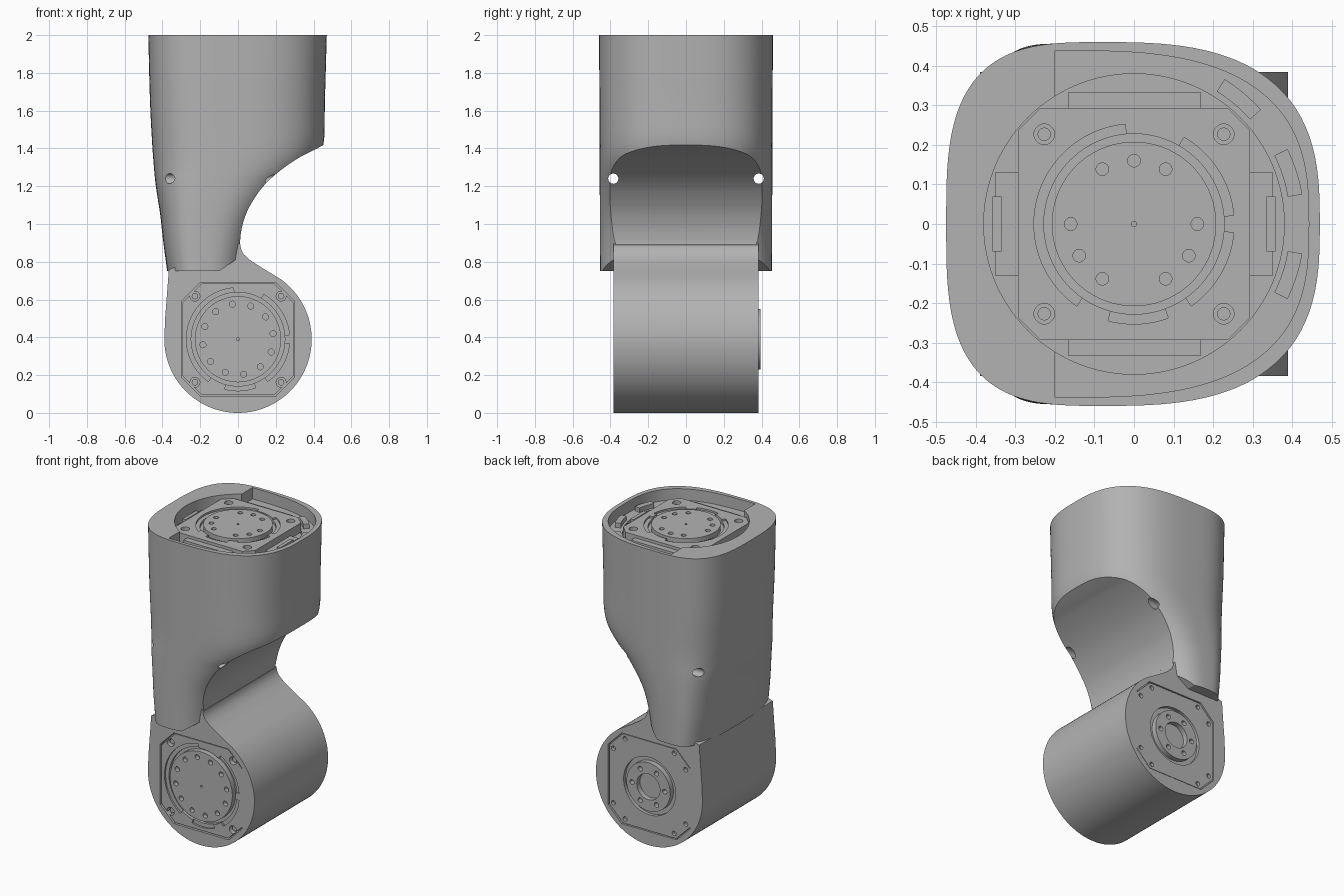
import bpy, bmesh
from math import sin, cos, pi, radians
from mathutils import Matrix, Vector

if "Cube" in bpy.data.objects:
    bpy.data.objects.remove(bpy.data.objects["Cube"], do_unlink=True)

grey = bpy.data.materials.new("satin_grey")
grey.use_nodes = True
tone = (0.45, 0.45, 0.45, 1)
grey.diffuse_color = tone
grey.node_tree.nodes["Principled BSDF"].inputs["Base Color"].default_value = tone


# --- helpers ---
def ring(r, x=0, y=0, n=48, start=0, end=2 * pi):
    full = abs(end - start) > 6.28
    return [(x + r * cos(start + (end - start) * i / (n if full else n - 1)),
             y + r * sin(start + (end - start) * i / (n if full else n - 1))) for i in range(n)]


def sector(r0, r1, a, b):
    a, b = radians(a), radians(b)
    return ring(r1, start=a, end=b) + ring(r0, start=b, end=a)


def octagon(h, c):
    k = h - c
    return [(h, -k), (h, k), (k, h), (-k, h), (-h, k), (-h, -k), (-k, -h), (k, -h)]


def box(x0, x1, y0, y1):
    return [(x0, y0), (x1, y0), (x1, y1), (x0, y1)]


def spline(points, steps=8):
    p = [Vector(q) for q in points]
    p = [2 * p[0] - p[1]] + p + [2 * p[-1] - p[-2]]
    out = []
    for a, b, c, d in zip(p, p[1:], p[2:], p[3:]):
        for i in range(steps):
            t = i / steps
            out.append((2 * b + (c - a) * t + (2 * a - 5 * b + 4 * c - d) * t * t
                        + (3 * b - a - 3 * c + d) * t ** 3) / 2)
    return out + [p[-2]]


def loft(bm, loops):
    rows = [[bm.verts.new(v) for v in loop] for loop in loops]
    n = len(rows[0])
    for a, b in zip(rows, rows[1:]):
        for i in range(n):
            bm.faces.new((a[i], a[(i + 1) % n], b[(i + 1) % n], b[i]))
    bm.faces.new(rows[0][::-1])
    bm.faces.new(rows[-1])


def build(name, shapes, frame=Matrix()):
    """Object from a list of (outline, low, high) prisms or ready loops."""
    bm = bmesh.new()
    for s in shapes:
        if len(s) == 3 and isinstance(s[1], (int, float)):
            s = [[(p[0], p[1], z) for p in s[0]] for z in s[1:]]
        loft(bm, s)
    bmesh.ops.recalc_face_normals(bm, faces=bm.faces)
    bm.transform(frame)
    mesh = bpy.data.meshes.new(name)
    bm.to_mesh(mesh)
    bm.free()
    mesh.materials.append(grey)
    ob = bpy.data.objects.new(name, mesh)
    bpy.context.collection.objects.link(ob)
    return ob


def activate(ob):
    bpy.ops.object.select_all(action='DESELECT')
    ob.select_set(True)
    bpy.context.view_layer.objects.active = ob


def carve(ob, shapes, frame=Matrix()):
    tool = build("cutter", shapes, frame)
    tool.hide_render = True
    mod = ob.modifiers.new("cut", 'BOOLEAN')
    mod.operation, mod.solver, mod.object = 'DIFFERENCE', 'EXACT', tool
    activate(ob)
    bpy.ops.object.modifier_apply(modifier="cut")
    bpy.data.objects.remove(tool, do_unlink=True)


def smooth(ob):
    activate(ob)
    bpy.ops.object.shade_smooth_by_angle(angle=radians(28))


def section(left, right, half, n=128):
    """Rounded-square outline, blunter on the left than on the right."""
    mid = 0.42 * right + 0.58 * left
    pts = []
    for i in range(n):
        c, s = cos(2 * pi * i / n), sin(2 * pi * i / n)
        e = 2 / (2.8 if c > 0 else 3.2)
        a = right - mid if c > 0 else mid - left
        pts.append((mid + a * abs(c) ** e * (1 if c > 0 else -1),
                    half * abs(s) ** e * (1 if s > 0 else -1)))
    return pts


FRONT = Matrix.Rotation(pi / 2, 4, 'X')
AXIS = 0.39

# --- upper arm shell: lofted rounded square, tapering towards the elbow ---
stations = spline([(-.368, .04, .7), (-.395, .085, .9), (-.412, .15, 1.05), (-.435, .28, 1.2),
                   (-.445, .39, 1.3), (-.454, .452, 1.42), (-.466, .46, 1.65), (-.475, .47, 2)], 4)
shell = build("upper_shell", [[[(x, y, z) for x, y in section(l, r, .452 + .004 * z)]
                               for l, r, z in stations]])

# sweeping undercut beside the elbow, with the lower lip of the shell
curve = spline([(.9, 1.67), (.455, 1.42), (.33, 1.355), (.22, 1.28), (.13, 1.195), (.06, 1.09),
                (.025, 1), (.012, .92), (.015, .87), (.03, .84)])
carve(shell, [(list(curve) + [(-.1, .75), (-.7, .75), (-.7, .5), (.9, .5)], -.7, .7)], FRONT)

# long screw holes, round bore and side pocket under the rim
along_x = Matrix.Rotation(pi / 2, 4, 'Y')
carve(shell, [(ring(.027, -1.24, s * .385, 24), -.8, .8) for s in (1, -1)], along_x)
carve(shell, [(ring(.38, n=96), 1.89, 2.1)])
carve(shell, [([(max(x, -.2), y) for x, y in section(-.6, .442, .438)], 1.925, 2.1)])
smooth(shell)

# --- elbow housing: cylinder across y with a neck running into the shell ---
outline = ring(.39, 0, AXIS, 80, radians(55), -pi)
outline += [(-.386, .5), (-.372, .68), (-.366, .76), (-.25, .8), (-.25, .95), (-.05, .95),
            (.013, .89), (.015, .87), (.03, .84), (.065, .808), (.13, .766)]
housing = build("elbow_housing", [(outline, -.385, .385)], FRONT)
front_frame = Matrix.Translation((0, -.385, AXIS)) @ FRONT
back_frame = Matrix.Translation((0, .385, AXIS)) @ Matrix.Rotation(-pi / 2, 4, 'X')
carve(housing, [(octagon(.3, .1), -.04, .1)], front_frame)
carve(housing, [(octagon(.3, .1), -.025, .1)], back_frame)
smooth(housing)


# --- drive module: flange, turning disc, screws; local z points outward ---
def drive(prefix, frame, half, chamfer, bolt, radius, hole_radius, hole_angles):
    flange = build(prefix + "_flange", [(octagon(half, chamfer), -.07, -.006)], frame)
    corners = [(sx * bolt, sy * bolt) for sx in (1, -1) for sy in (1, -1)]
    cuts = [(ring(radius + .02, n=64), -.035, .1)]
    cuts += [(ring(.026, x, y, 24), -.04, .1) for x, y in corners]
    carve(flange, cuts, frame)
    carve(flange, [(sector(radius, radius + .045, a, b), -.018, .1)
                   for a, b in ((95, 235), (255, 290), (305, 355), (5, 60))], frame)
    screws = build(prefix + "_screws", [(ring(.017, x, y, 16), -.045, -.025) for x, y in corners], frame)
    disc = build(prefix + "_disc", [(ring(radius, n=72), -.07, 0)], frame)
    holes = [(ring(.016, hole_radius * cos(radians(a)), hole_radius * sin(radians(a)), 16), -.03, .1)
             for a in hole_angles]
    carve(disc, holes + [(ring(.007, n=12), -.02, .1)], frame)
    for ob in (flange, screws, disc):
        smooth(ob)


drive("front_drive", front_frame, .294, .1, .228, .228, .188, range(9, 369, 30))
top_frame = Matrix.Translation((0, 0, 1.98))
drive("top_drive", top_frame, .293, .055, .227, .208, .16,
      (0, 60, 90, 120, 180, 210, 240, 300, 330))

# spring clips around the top drive
clips = [(box(-.167, .17, min(s * .28, s * .333), max(s * .28, s * .333)), -.09, -.025) for s in (1, -1)]
clips += [(box(min(s * .28, s * .352), max(s * .28, s * .352), -.13, .13), -.09, -.05) for s in (1, -1)]
clips += [(box(min(s * .335, s * .358), max(s * .335, s * .358), -.07, .07), -.09, -.035) for s in (1, -1)]
build("top_clips", clips, top_frame)

# snap tabs in the side pocket
tabs = [(sector(.395, .432, a, a + 16), -.06, -.025) for a in (10, 42, -26)]
build("pocket_tabs", tabs, top_frame)

# --- rear cover plate with screw holes and a recessed ring ---
cover = build("rear_cover", [(octagon(.295, .1), -.06, -.004)], back_frame)
spots = [(sx * u, sy * v) for u, v in ((.265, .18), (.18, .265)) for sx in (1, -1) for sy in (1, -1)]
carve(cover, [(ring(.19, n=64), -.05, .1)] + [(ring(.015, x, y, 16), -.03, .1) for x, y in spots], back_frame)
smooth(cover)

# rear hub with a stepped bore and bolt circle
hub = build("rear_hub", [(ring(.16, n=64), -.06, .009)], back_frame)
carve(hub, [(ring(.085, n=48), -.03, .1)] +
      [(ring(.016, .12 * cos(i * pi / 3), .12 * sin(i * pi / 3), 16), -.03, .1) for i in range(6)], back_frame)
carve(hub, [(ring(.058, n=40), -.055, .1)], back_frame)
smooth(hub)
